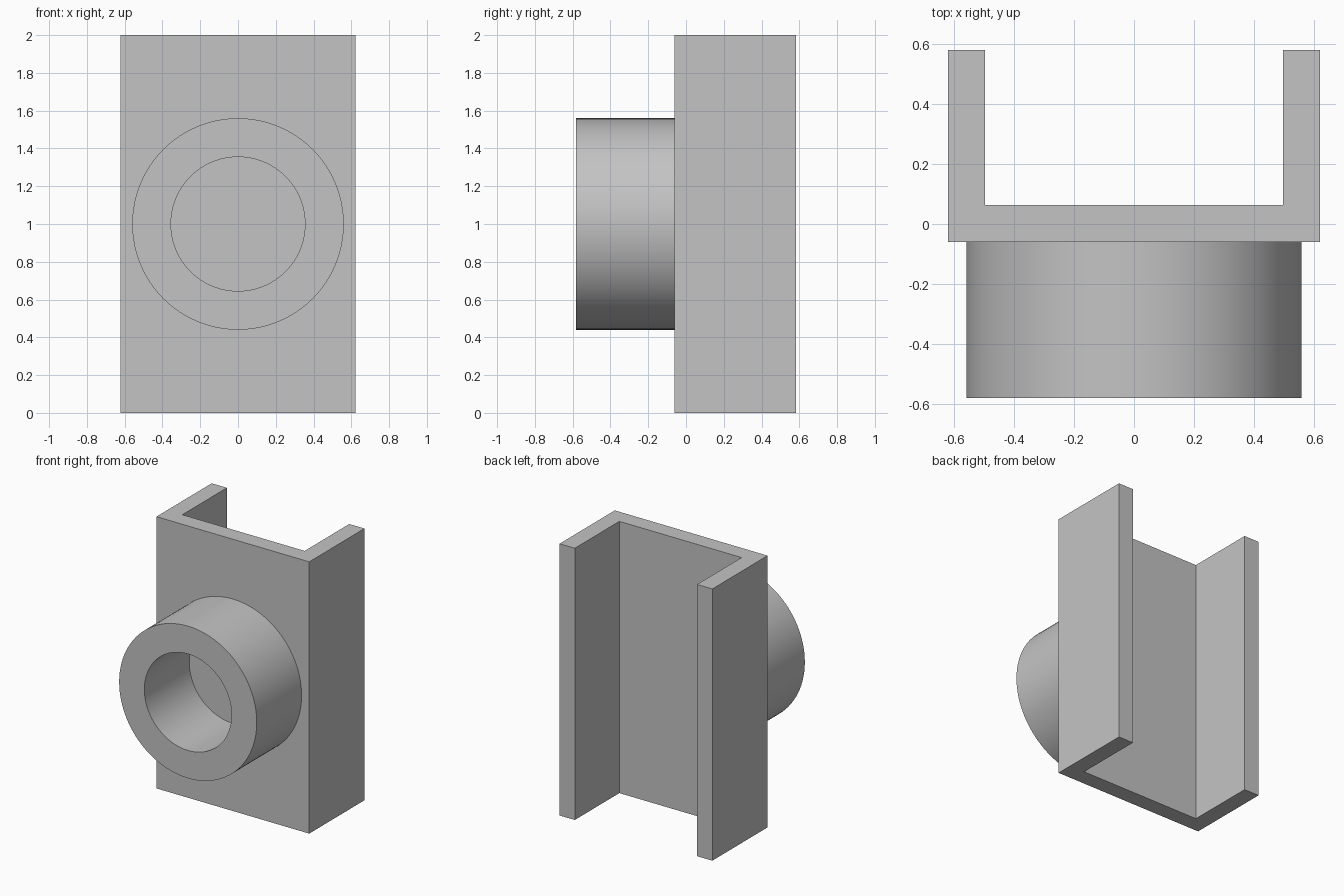
import bpy
import bmesh
from math import radians, tau
from mathutils import Vector

default_cube = bpy.data.objects.get("Cube")
if default_cube:
    bpy.data.objects.remove(default_cube, do_unlink=True)

# Single grey material
grey = bpy.data.materials.new("plain grey")
grey.use_nodes = True
colour = (0.55, 0.55, 0.55, 1)
grey.diffuse_color = colour
grey.node_tree.nodes["Principled BSDF"].inputs["Base Color"].default_value = colour

HEIGHT = 2.0
HALF_WIDTH, INNER_HALF_WIDTH = 0.622, 0.498
FRONT, BACK = -0.582, 0.582
PLATE_FRONT, PLATE_BACK = -0.06, 0.064
OUTER_RADIUS, BORE_RADIUS = 0.56, 0.355
SEGMENTS = 96


def finish(bm, name):
    bmesh.ops.recalc_face_normals(bm, faces=bm.faces)
    mesh = bpy.data.meshes.new(name)
    bm.to_mesh(mesh)
    bm.free()
    mesh.materials.append(grey)
    obj = bpy.data.objects.new(name, mesh)
    bpy.context.collection.objects.link(obj)
    return obj


# U-shaped channel: mirrored plan outline extruded upwards
half = [(INNER_HALF_WIDTH, PLATE_BACK), (INNER_HALF_WIDTH, BACK),
        (HALF_WIDTH, BACK), (HALF_WIDTH, PLATE_FRONT)]
outline = half + [(-x, y) for x, y in reversed(half)]
bm = bmesh.new()
base = bm.faces.new([bm.verts.new((x, y, 0)) for x, y in outline])
top = bmesh.ops.extrude_face_region(bm, geom=[base], use_keep_orig=True)["geom"]
bmesh.ops.translate(bm, vec=(0, 0, HEIGHT),
                    verts=[v for v in top if isinstance(v, bmesh.types.BMVert)])
finish(bm, "channel_bracket")

# Hollow boss: rectangular section revolved about the front-to-back axis
centre = Vector((0, 0, HEIGHT / 2))
bm = bmesh.new()
section = [(BORE_RADIUS, FRONT), (OUTER_RADIUS, FRONT),
           (OUTER_RADIUS, PLATE_FRONT), (BORE_RADIUS, PLATE_FRONT)]
verts = [bm.verts.new(centre + Vector((r, y, 0))) for r, y in section]
edges = [bm.edges.new((verts[i - 1], verts[i])) for i in range(len(verts))]
bmesh.ops.spin(bm, geom=verts + edges, cent=centre, axis=(0, 1, 0),
               angle=tau, steps=SEGMENTS, use_merge=True)
bmesh.ops.remove_doubles(bm, verts=bm.verts, dist=0.0001)
boss = finish(bm, "hollow_boss")

bpy.ops.object.select_all(action="DESELECT")
boss.select_set(True)
bpy.context.view_layer.objects.active = boss
bpy.ops.object.shade_smooth_by_angle(angle=radians(30))
